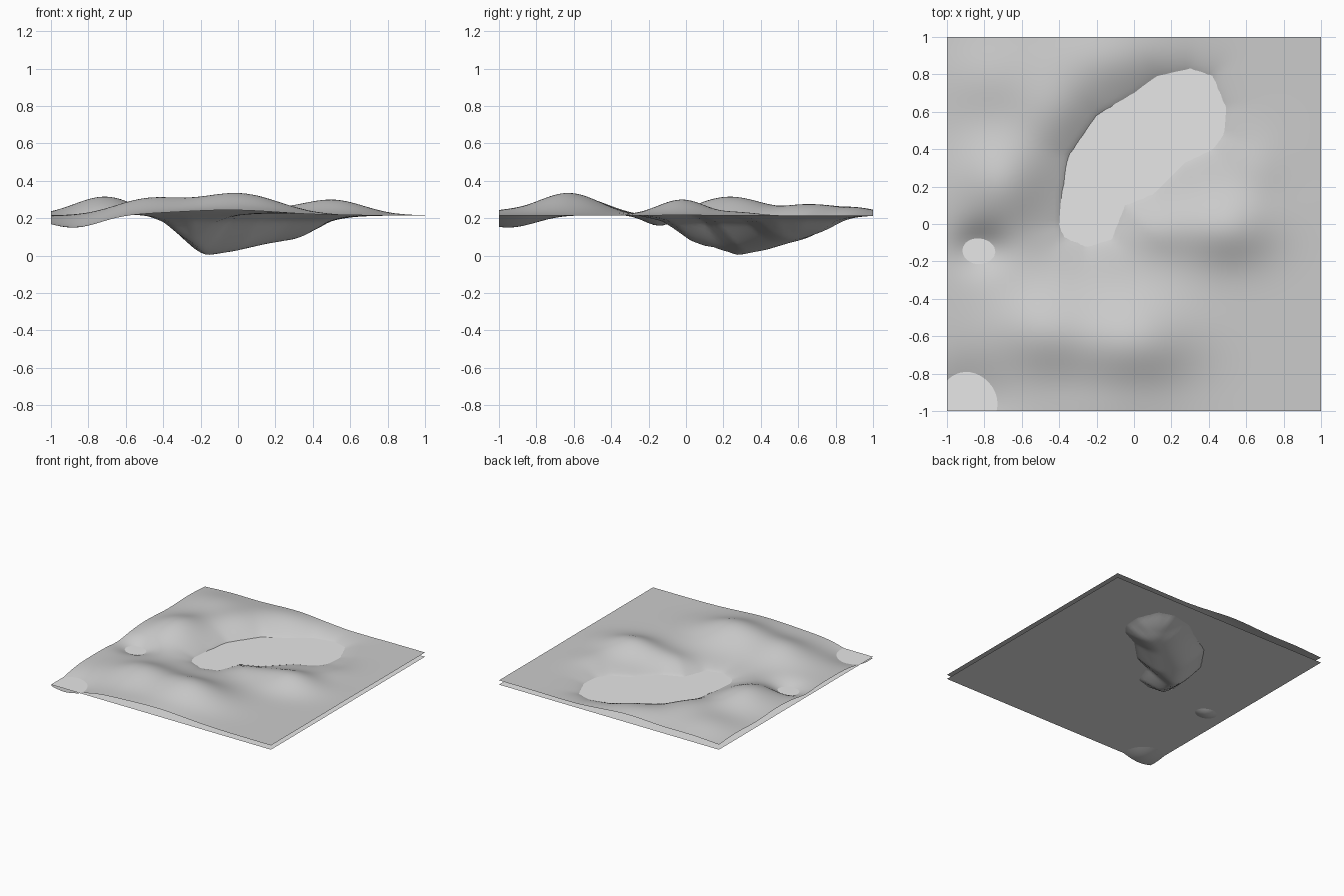
import bpy, math
from mathutils import Vector

if "Cube" in bpy.data.objects:
    bpy.data.objects.remove(bpy.data.objects["Cube"])

N = 80            # grid cells per side
GROUND = 0.215    # flat land height
WATER = 0.18      # water level

# hills and hollows: x, y, height, x spread, y spread
BUMPS = [
    (0.0, -0.63, 0.118, 0.22, 0.17), (-0.48, -0.57, 0.085, 0.18, 0.16),
    (0.5, -0.02, 0.085, 0.17, 0.13), (0.15, -0.01, 0.035, 0.14, 0.10),
    (-0.7, 0.23, 0.105, 0.17, 0.18), (-0.42, 0.6, 0.055, 0.15, 0.15),
    (-0.15, 0.87, 0.05, 0.24, 0.14), (-0.75, 0.78, 0.045, 0.18, 0.16),
    (0.65, 0.3, 0.02, 0.10, 0.12), (-0.1, -1.0, 0.018, 0.3, 0.1),
    (-0.82, -0.13, -0.066, 0.1, 0.085), (-0.88, -0.95, -0.066, 0.145, 0.15),
]

# lake shoreline
SHORE = [Vector(p) for p in [
    (-0.4, 0.0), (-0.38, 0.18), (-0.35, 0.36), (-0.2, 0.58), (0.0, 0.7),
    (0.12, 0.79), (0.3, 0.83), (0.42, 0.79), (0.49, 0.62), (0.48, 0.48),
    (0.42, 0.4), (0.27, 0.33), (0.1, 0.16), (-0.05, 0.1), (-0.12, -0.08),
    (-0.25, -0.12), (-0.37, -0.07)]]


def clamp(v):
    return max(0.0, min(1.0, v))


def shore_distance(x, y):
    """Distance to the shoreline, positive inside the lake."""
    p, best, inside = Vector((x, y)), 9.0, False
    for a, b in zip(SHORE, SHORE[1:] + SHORE[:1]):
        ab = b - a
        best = min(best, (p - a - ab * clamp((p - a).dot(ab) / ab.dot(ab))).length)
        if (a.y > y) != (b.y > y) and x < a.x + ab.x * (y - a.y) / ab.y:
            inside = not inside
    return best if inside else -best


def height(x, y):
    d = shore_distance(x, y)
    if d > 0:   # lake bed, deepest in the south-west
        t = clamp(((x + 0.17) + (y - 0.28)) * 0.7 / 0.6)
        s = clamp((0.28 - y) / 0.35)
        depth = math.sin(math.pi / 2 * clamp(d / 0.22))
        return WATER - WATER * depth * (1 - 0.55 * t) * (1 - 0.45 * s)
    land = GROUND + sum(h * math.exp(-((x - cx) / sx) ** 2 / 2 - ((y - cy) / sy) ** 2 / 2)
                        for cx, cy, h, sx, sy in BUMPS)
    return WATER + (land - WATER) * (1 - math.exp(d / 0.1))


def material(name, value):
    m = bpy.data.materials.new(name)
    m.diffuse_color = (value, value, value, 1)
    m.use_nodes = True
    m.node_tree.nodes["Principled BSDF"].inputs["Base Color"].default_value = m.diffuse_color
    return m


def add_mesh(name, verts, faces, mat):
    me = bpy.data.meshes.new(name)
    me.from_pydata(verts, [], faces)
    me.materials.append(mat)
    ob = bpy.data.objects.new(name, me)
    bpy.context.collection.objects.link(ob)
    return ob


# terrain sheet
coords = [-1 + 2 * i / N for i in range(N + 1)]
verts = [(x, y, height(x, y)) for y in coords for x in coords]
W = N + 1
faces = [(j * W + i, j * W + i + 1, (j + 1) * W + i + 1, (j + 1) * W + i)
         for j in range(N) for i in range(N)]
terrain = add_mesh("terrain", verts, faces, material("mid grey land", 0.6))
terrain.data.polygons.foreach_set("use_smooth", [True] * len(faces))

# flat water sheet
add_mesh("water", [(-1, -1, WATER), (1, -1, WATER), (1, 1, WATER), (-1, 1, WATER)],
         [(0, 1, 2, 3)], material("light grey water", 0.8))
